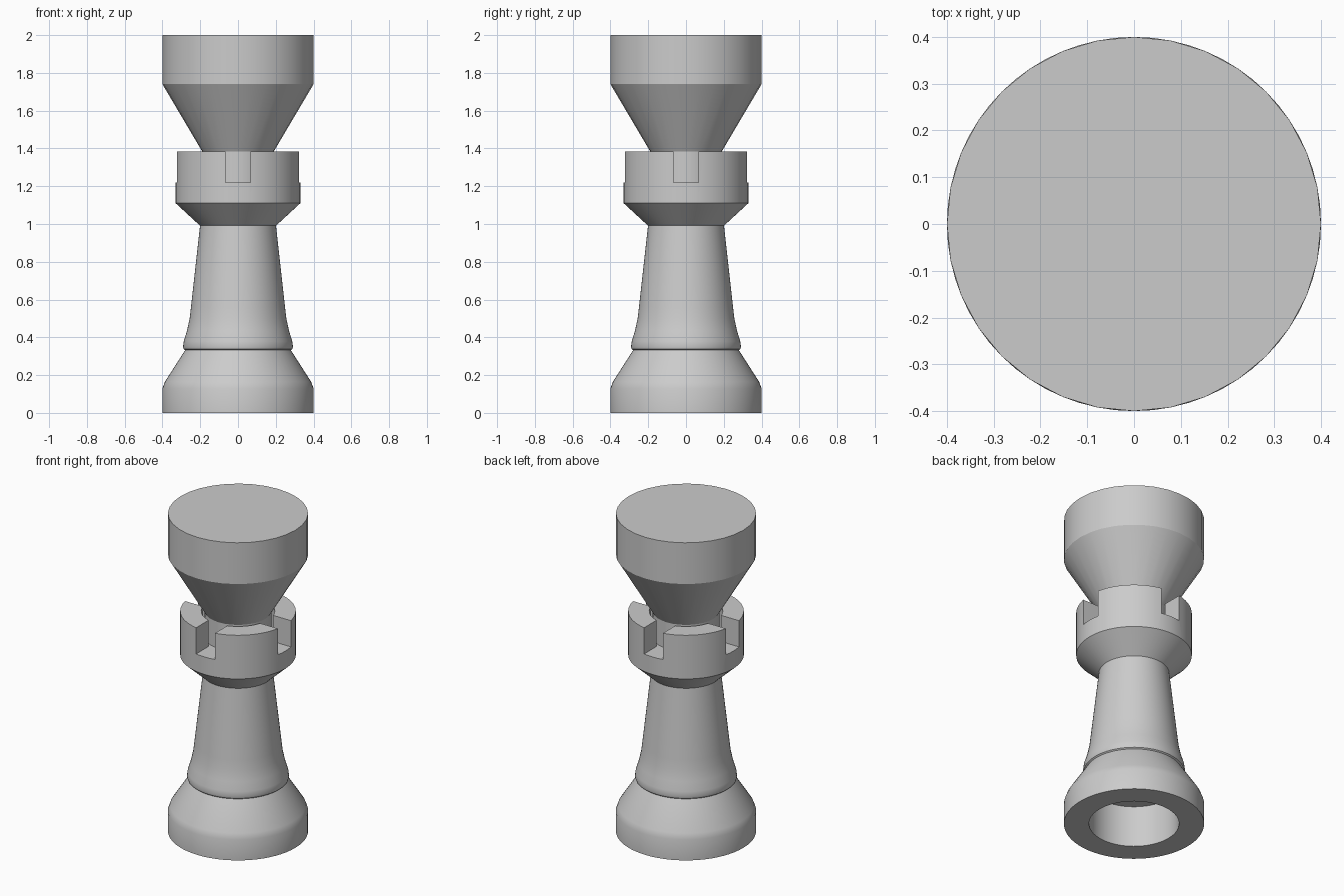
import bpy
import bmesh
import math
from mathutils import Matrix, Vector

old = bpy.data.objects.get("Cube")
if old:
    bpy.data.objects.remove(old, do_unlink=True)

GREY = (0.6, 0.6, 0.6, 1.0)
grey = bpy.data.materials.new("plain grey")
grey.use_nodes = True
grey.diffuse_color = GREY
grey.node_tree.nodes["Principled BSDF"].inputs["Base Color"].default_value = GREY


def add_object(name, bm):
    bmesh.ops.recalc_face_normals(bm, faces=bm.faces)
    mesh = bpy.data.meshes.new(name)
    bm.to_mesh(mesh)
    bm.free()
    mesh.materials.append(grey)
    obj = bpy.data.objects.new(name, mesh)
    bpy.context.collection.objects.link(obj)
    return obj


def lathe(name, profile, sides):
    """Revolve (radius, height) points into a closed solid."""
    bm = bmesh.new()
    verts = [bm.verts.new((0, r, z)) for r, z in profile]
    edges = [bm.edges.new(pair) for pair in zip(verts, verts[1:])]
    bmesh.ops.spin(bm, geom=verts + edges, cent=(0, 0, 0), axis=(0, 0, 1),
                   angle=math.tau, steps=sides, use_merge=True)
    bmesh.ops.remove_doubles(bm, verts=bm.verts, dist=1e-5)
    return add_object(name, bm)


def smooth(obj, degrees):
    bpy.ops.object.select_all(action='DESELECT')
    obj.select_set(True)
    bpy.context.view_layer.objects.active = obj
    bpy.ops.object.shade_smooth_by_angle(angle=math.radians(degrees))


# Hollow foot with a sloping shoulder
foot = lathe("foot", [(0, 0.26), (0.257, 0.26), (0.257, 0), (0.4, 0),
                      (0.4, 0.13), (0.387, 0.165), (0.278, 0.335), (0, 0.335)], 64)

# Tapered column with a rounded bead at its lower end
column = lathe("column", [(0, 0.33), (0.278, 0.33), (0.288, 0.338), (0.291, 0.35),
                          (0.287, 0.38), (0.27, 0.435), (0.256, 0.5),
                          (0.249, 0.56), (0.2, 1.0), (0, 1.0)], 64)

# Tower crown: flared underside and a ring wall around a recess
crown = lathe("crown", [(0, 0.99), (0.2, 0.99), (0.33, 1.11), (0.33, 1.385),
                        (0.21, 1.385), (0.21, 1.22), (0, 1.22)], 64)

# Crossed bars cut the four notches in the crown
bm = bmesh.new()
bar = Matrix.Translation(Vector((0, 0, 1.37))) @ Matrix.Diagonal((1.0, 0.13, 0.3, 1))
bmesh.ops.create_cube(bm, size=1, matrix=bar)
bmesh.ops.create_cube(bm, size=1, matrix=Matrix.Rotation(math.pi / 2, 4, 'Z') @ bar)
cutter = add_object("notch_cutter", bm)
cutter.hide_render = True
cut = crown.modifiers.new("notches", 'BOOLEAN')
cut.operation = 'DIFFERENCE'
cut.solver = 'EXACT'
cut.use_self = True
cut.object = cutter
bpy.context.view_layer.objects.active = crown
bpy.ops.object.modifier_apply(modifier=cut.name)
bpy.data.objects.remove(cutter, do_unlink=True)

# Neck rising from the recess into a funnel-shaped head
head = lathe("head", [(0, 1.21), (0.19, 1.21), (0.19, 1.385), (0.4, 1.74),
                      (0.4, 2.0), (0, 2.0)], 32)

for part in (foot, column, crown, head):
    smooth(part, 25)
